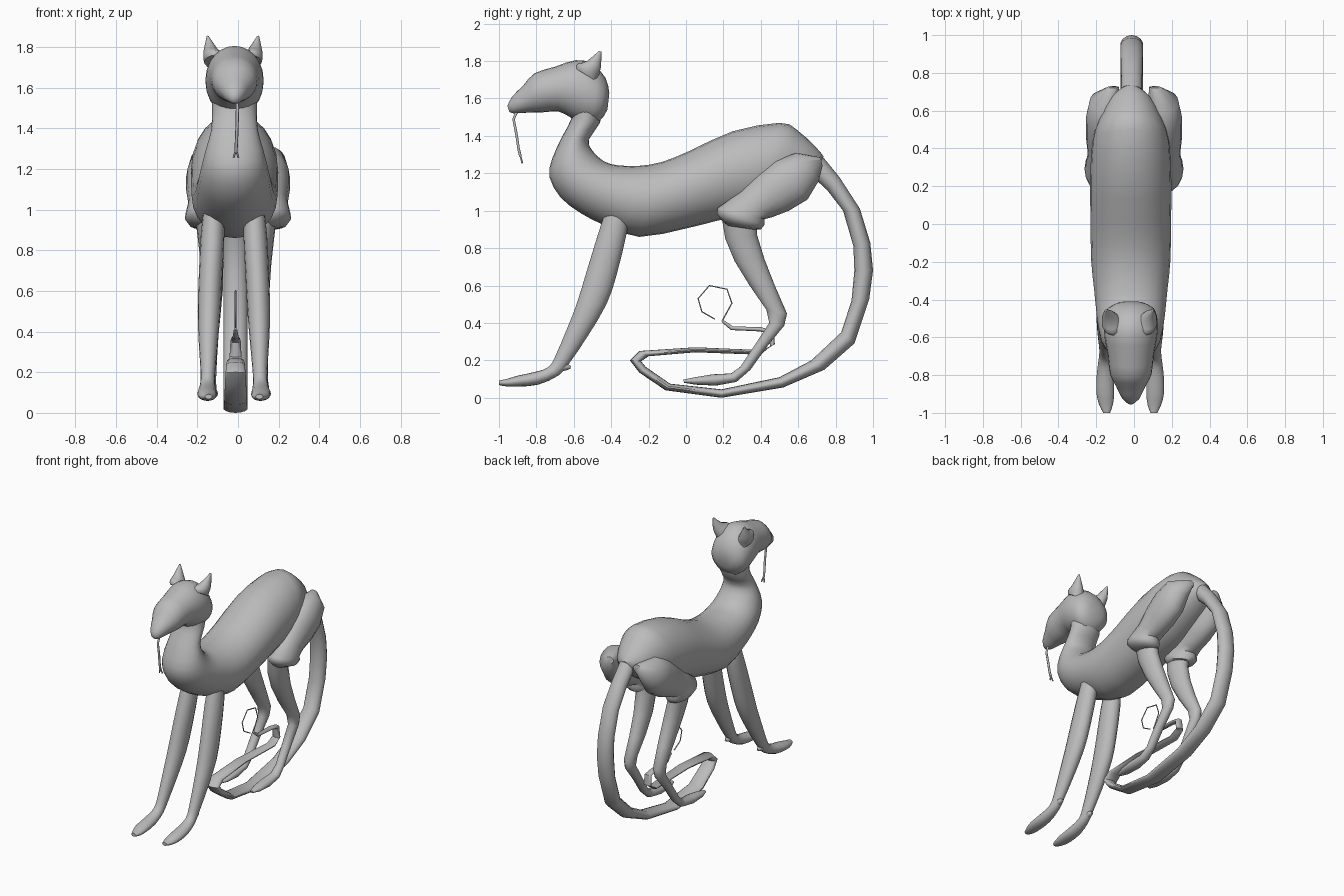
import bpy, bmesh, math
from mathutils import Vector

grey = bpy.data.materials.new("stone grey")
grey.diffuse_color = (0.5, 0.5, 0.5, 1)


def smooth(rows, steps):
    """Catmull-Rom interpolation between section rows."""
    if steps < 2:
        return rows
    out, n = [], len(rows)
    for i in range(n - 1):
        a, b, c, d = (rows[max(0, min(n - 1, k))] for k in (i - 1, i, i + 1, i + 2))
        for s in range(steps):
            t = s / steps
            out.append([0.5 * (2 * q + (r - p) * t + (2 * p - 5 * q + 4 * r - u) * t * t
                               + (3 * q - p - 3 * r + u) * t ** 3)
                        for p, q, r, u in zip(a, b, c, d)])
    out.append(rows[-1])
    return out


def loft(name, rows, cx=0.0, sides=20, steps=1, mirror=False):
    """Rows: edge point (y, z), opposite edge point (y, z), half width, x offset."""
    bm = bmesh.new()
    rings = []
    rows = [list(r) + [0] * (6 - len(r)) for r in rows]
    for y1, z1, y2, z2, w, x in smooth(rows, steps):
        c = Vector((x, (y1 + y2) / 2, (z1 + z2) / 2))
        a = Vector((0, (y1 - y2) / 2, (z1 - z2) / 2))
        ring = []
        for k in range(sides):
            t = 2 * math.pi * k / sides
            ring.append(bm.verts.new(c + a * math.cos(t) + Vector((w * math.sin(t), 0, 0))))
        rings.append(ring)
    for r, s in zip(rings, rings[1:]):
        for k in range(sides):
            j = (k + 1) % sides
            bm.faces.new((r[k], r[j], s[j], s[k]))
    bm.faces.new(rings[0])
    bm.faces.new(rings[-1])
    bmesh.ops.recalc_face_normals(bm, faces=bm.faces)
    me = bpy.data.meshes.new(name)
    bm.to_mesh(me)
    bm.free()
    me.materials.append(grey)
    me.shade_smooth()
    me.set_sharp_from_angle(angle=math.radians(50))
    ob = bpy.data.objects.new(name, me)
    bpy.context.collection.objects.link(ob)
    ob.location.x = cx
    if mirror:
        ob.modifiers.new("mirror", "MIRROR")
    return ob


def wire(name, pts, radius):
    """Thin round strand through points."""
    cu = bpy.data.curves.new(name, "CURVE")
    cu.dimensions = "3D"
    cu.bevel_depth = radius
    cu.bevel_resolution = 1
    cu.use_fill_caps = True
    sp = cu.splines.new("POLY")
    sp.points.add(len(pts) - 1)
    for p, q in zip(sp.points, pts):
        p.co = (*q, 1)
    cu.materials.append(grey)
    bpy.context.collection.objects.link(bpy.data.objects.new(name, cu))


# neck and trunk
loft("body", [
    (-.44, 1.60, -.62, 1.58, .11), (-.46, 1.47, -.61, 1.50, .11),
    (-.52, 1.38, -.66, 1.40, .115), (-.50, 1.32, -.715, 1.28, .14),
    (-.44, 1.265, -.73, 1.18, .16), (-.38, 1.245, -.67, 1.07, .175),
    (-.32, 1.24, -.56, .985, .185), (-.25, 1.24, -.43, .92, .195),
    (-.13, 1.26, -.25, .86, .21), (.02, 1.32, 0, .905, .213),
    (.25, 1.425, .16, .945, .215), (.50, 1.47, .35, .99, .205),
    (.59, 1.435, .50, 1.06, .17), (.695, 1.34, .63, 1.14, .11),
    (.735, 1.29, .71, 1.22, .04)], cx=-.017, sides=24, steps=2)

# head with tapering snout
loft("head", [
    (-.955, 1.56, -.945, 1.53, .015), (-.93, 1.61, -.92, 1.52, .045),
    (-.87, 1.67, -.84, 1.525, .08), (-.81, 1.735, -.78, 1.525, .11),
    (-.70, 1.77, -.68, 1.53, .122), (-.59, 1.805, -.62, 1.50, .138),
    (-.50, 1.785, -.55, 1.47, .143), (-.43, 1.71, -.47, 1.47, .125),
    (-.41, 1.63, -.42, 1.54, .06)], cx=-.017, sides=24, steps=2)

# pointed ears
loft("ears", [
    (-.59, 1.76, -.475, 1.69, .055, .085), (-.58, 1.785, -.47, 1.715, .055, .092),
    (-.53, 1.80, -.455, 1.765, .036, .108), (-.465, 1.855, -.452, 1.85, .005, .124)],
    cx=-.025, sides=14, steps=2, mirror=True)

# forked tongue
wire("tongue", [(-.003, -.90, 1.54), (-.003, -.922, 1.49), (-.005, -.905, 1.40),
                (-.008, -.895, 1.33), (-.01, -.885, 1.29)], .008)
for side in (-1, 1):
    wire("tongue_fork", [(-.01, -.885, 1.295), (-.01 + .012 * side, -.876, 1.255)], .005)

# front legs with feet
loft("front_legs", [
    (-.43, 1.0, -.31, .98, .05, .10), (-.475, .86, -.315, .89, .058, .105),
    (-.53, .68, -.37, .66, .058, .115), (-.585, .50, -.425, .50, .056, .122),
    (-.64, .36, -.525, .33, .047, .126), (-.70, .22, -.62, .19, .036, .128),
    (-.735, .165, -.68, .12, .036, .13), (-.80, .14, -.79, .07, .045, .132),
    (-.90, .118, -.89, .06, .047, .132), (-.96, .10, -.955, .06, .036, .128),
    (-1.0, .092, -1.0, .068, .018, .125)], cx=-.02, sides=16, steps=2, mirror=True)
loft("dewclaws", [(-.69, .18, -.68, .14, .022, .13), (-.645, .19, -.645, .145, .022, .13),
                  (-.615, .17, -.617, .155, .008, .13)], cx=-.02, sides=10, mirror=True)

# thighs ending in a cuff
loft("thighs", [
    (.72, 1.285, .73, 1.24, .03, .11), (.59, 1.31, .71, 1.16, .08, .155),
    (.475, 1.265, .65, 1.06, .095, .16), (.38, 1.19, .55, 1.0, .095, .16),
    (.29, 1.10, .46, .965, .085, .16), (.17, 1.015, .42, .955, .092, .165),
    (.165, .985, .42, .925, .098, .164), (.19, .95, .40, .90, .085, .155),
    (.22, .92, .36, .90, .05, .145)], sides=16, mirror=True)

# hind legs with feet
loft("hind_legs", [
    (.19, .97, .38, .95, .06, .14), (.21, .85, .38, .87, .06, .128),
    (.26, .73, .42, .74, .056, .118), (.34, .60, .475, .60, .05, .115),
    (.43, .47, .54, .45, .04, .118), (.445, .40, .525, .385, .035, .12),
    (.36, .27, .43, .27, .032, .125), (.29, .165, .345, .15, .03, .128),
    (.24, .13, .27, .085, .035, .13), (.14, .125, .16, .065, .042, .13),
    (.05, .11, .05, .07, .035, .13), (-.015, .097, -.01, .08, .014, .13)],
    cx=-.01, sides=16, mirror=True)

# long looping tail
loft("tail", [
    (.73, 1.29, .69, 1.17, .055), (.82, 1.18, .755, 1.11, .057),
    (.93, 1.01, .84, 1.0, .06), (.985, .83, .895, .81, .06),
    (1.0, .68, .90, .68, .06), (.98, .53, .885, .52, .06),
    (.90, .29, .83, .35, .06), (.74, .15, .67, .20, .06),
    (.52, .055, .50, .11, .06), (.19, 0, .19, .045, .06),
    (-.11, .04, -.085, .075, .057), (-.25, .135, -.215, .165, .053),
    (-.30, .20, -.24, .195, .05), (-.25, .25, -.20, .222, .047),
    (.05, .27, .05, .243, .042), (.40, .255, .40, .23, .034),
    (.475, .285, .45, .275, .03), (.47, .36, .44, .345, .026),
    (.40, .377, .39, .355, .021), (.25, .382, .24, .362, .015),
    (.195, .42, .19, .405, .008)], cx=-.012, sides=14)

# thin curl at the tail tip
wire("tail_tip", [(-.012, y, z) for y, z in (
    (.193, .41), (.245, .505), (.22, .58), (.125, .60), (.065, .53), (.085, .46), (.155, .42))], .004)
